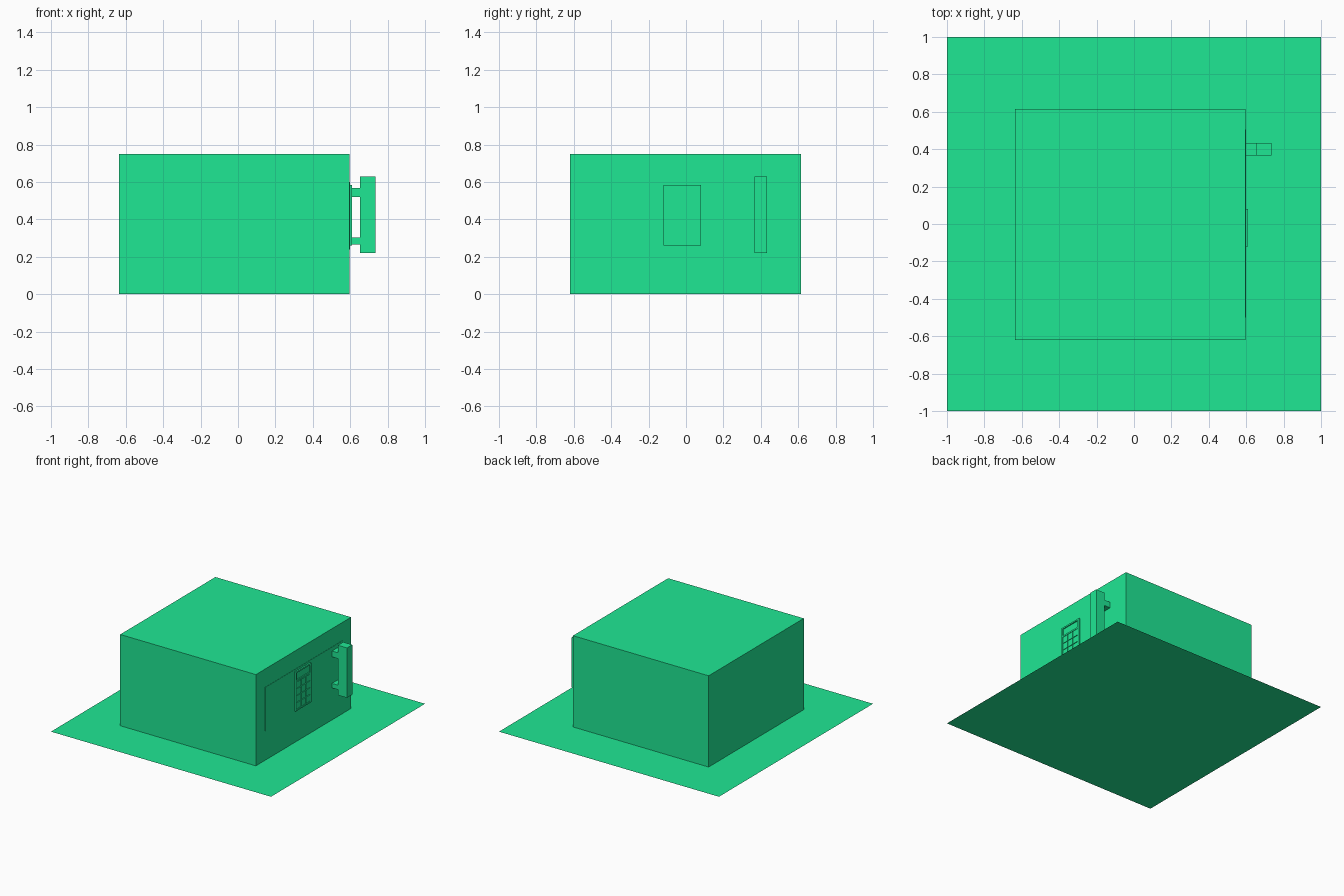
import bpy

if "Cube" in bpy.data.objects:
    bpy.data.objects.remove(bpy.data.objects["Cube"])

green = bpy.data.materials.new("green_paint")
green.diffuse_color = (0.0137, 0.80, 0.296, 1)
green.use_nodes = True
green.node_tree.nodes["Principled BSDF"].inputs["Base Color"].default_value = green.diffuse_color


def box(name, x, y, z):
    """Box from (min, max) ranges on each axis."""
    bpy.ops.mesh.primitive_cube_add(
        size=1, location=[(r[0] + r[1]) / 2 for r in (x, y, z)])
    ob = bpy.context.object
    ob.name = name
    ob.scale = [r[1] - r[0] for r in (x, y, z)]
    bpy.ops.object.transform_apply(location=False, rotation=False, scale=True)
    ob.data.materials.append(green)
    return ob


FACE = 0.596  # x of the safe's door side

# floor sheet
bpy.ops.mesh.primitive_plane_add(size=2)
floor = bpy.context.object
floor.name = "floor"
floor.data.materials.append(green)

# safe body and thin door panel
box("safe_body", (-0.637, FACE), (-0.619, 0.616), (0, 0.75))
box("door", (FACE - 0.02, 0.598), (-0.5, 0.505), (0.24, 0.60))

# keypad: base plate with a raised rim around the display and buttons
box("keypad_plate", (FACE - 0.01, 0.602), (-0.12, 0.08), (0.26, 0.583))
for name, y, z in (("left", (-0.12, -0.108), (0.26, 0.583)),
                   ("right", (0.066, 0.08), (0.26, 0.583)),
                   ("bottom", (-0.12, 0.08), (0.26, 0.272)),
                   ("middle", (-0.12, 0.08), (0.50, 0.513)),
                   ("top", (-0.12, 0.08), (0.571, 0.583))):
    box(f"keypad_rim_{name}", (0.60, 0.610), y, z)
for row in range(4):
    for col in range(3):
        y = -0.105 + col * 0.0575
        z = 0.275 + row * 0.0567
        box(f"key_{row}_{col}", (0.60, 0.609), (y, y + 0.053), (z, z + 0.052))

# handle: upright bar on two posts
box("handle_bar", (0.653, 0.735), (0.366, 0.434), (0.22, 0.63))
for name, z in (("lower", (0.265, 0.302)), ("upper", (0.52, 0.568))):
    box(f"handle_post_{name}", (FACE - 0.01, 0.66), (0.366, 0.434), z)
